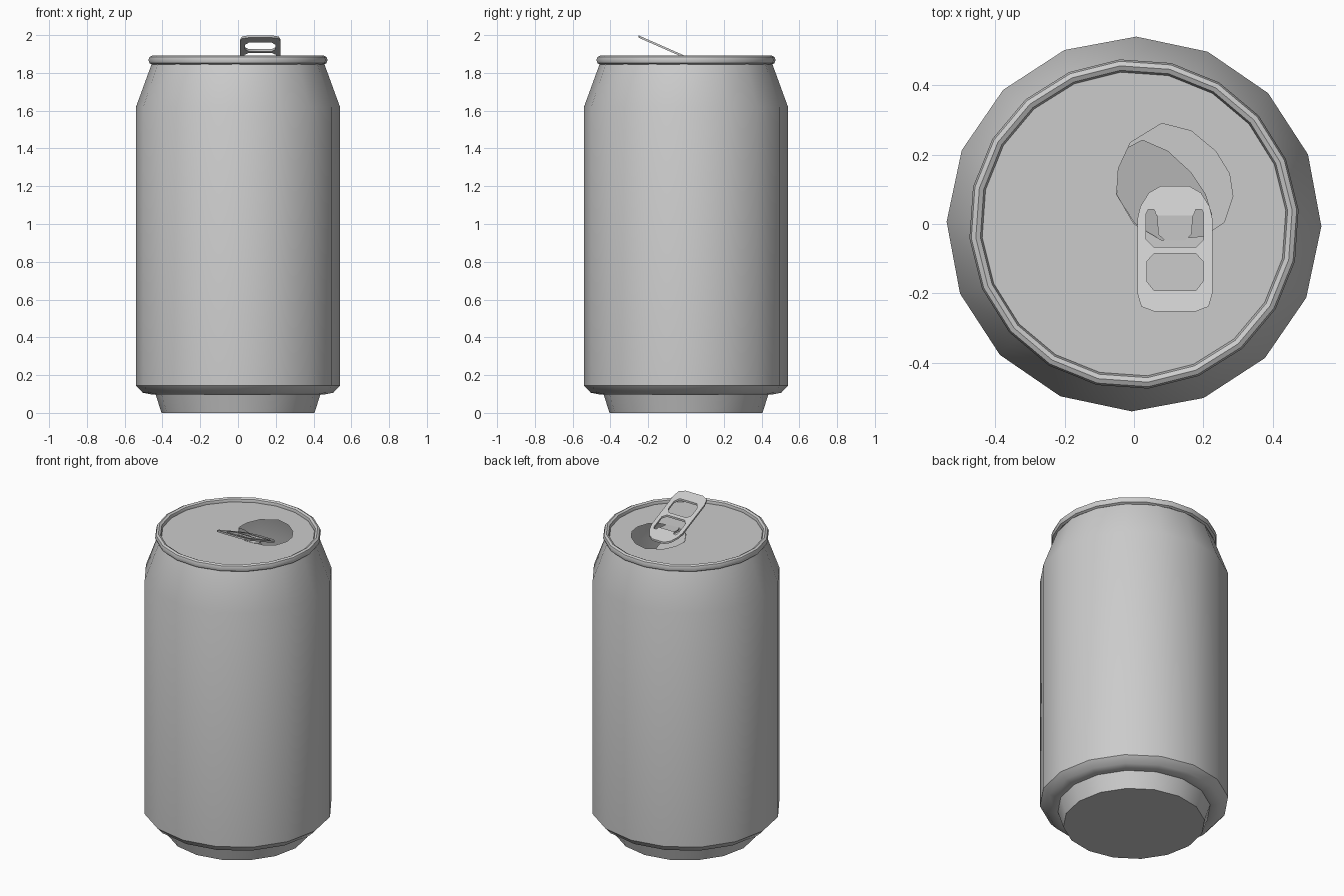
import bpy, bmesh
from math import cos, sin, pi, radians
from mathutils import Vector, Matrix

if "Cube" in bpy.data.objects:
    bpy.data.objects.remove(bpy.data.objects["Cube"])


def mesh_object(name, bm, smooth=True):
    bmesh.ops.recalc_face_normals(bm, faces=bm.faces)
    me = bpy.data.meshes.new(name)
    bm.to_mesh(me)
    bm.free()
    ob = bpy.data.objects.new(name, me)
    bpy.context.collection.objects.link(ob)
    activate(ob)
    if smooth:
        bpy.ops.object.shade_smooth_by_angle(angle=radians(40))
    return ob


def activate(ob):
    bpy.ops.object.select_all(action='DESELECT')
    ob.select_set(True)
    bpy.context.view_layer.objects.active = ob


def lathe(name, profile, sides, offset, closed=False, cap=False):
    """Revolve (radius, z) points around the z axis."""
    bm = bmesh.new()
    rings = []
    for r, z in profile:
        angles = [radians(offset) + 2 * pi * i / sides for i in range(sides)]
        rings.append([bm.verts.new((r * cos(a), r * sin(a), z)) for a in angles])
    pairs = list(zip(rings, rings[1:])) + ([(rings[-1], rings[0])] if closed else [])
    for a, b in pairs:
        for i in range(sides):
            j = (i + 1) % sides
            bm.faces.new((a[i], a[j], b[j], b[i]))
    if cap:
        bm.faces.new(rings[0])
    return mesh_object(name, bm)


def plate(name, outlines, half_thickness, height):
    """Flat plate with holes, each point lifted to height(y)."""
    cu = bpy.data.curves.new(name, 'CURVE')
    cu.dimensions = '2D'
    cu.fill_mode = 'BOTH'
    cu.extrude = half_thickness
    for pts in outlines:
        sp = cu.splines.new('POLY')
        sp.points.add(len(pts) - 1)
        for p, (x, y) in zip(sp.points, pts):
            p.co = (x, y, 0, 1)
        sp.use_cyclic_u = True
    ob = bpy.data.objects.new(name, cu)
    bpy.context.collection.objects.link(ob)
    activate(ob)
    bpy.ops.object.convert(target='MESH')
    ob = bpy.context.object
    for v in ob.data.vertices:
        v.co.z += height(v.co.y)
    return ob


def mirror_x(half, cx):
    """Close a half outline given as (distance from cx, y)."""
    return [(cx + x, y) for x, y in half] + [(cx - x, y) for x, y in reversed(half)]


LID_Z = 1.868
tab_z = lambda y: 1.882 - 0.44 * y

# Can body with base and shoulder
lathe("can_body", [(.405, 0), (.437, .1), (.455, .097), (.505, .107), (.54, .145),
                   (.54, 1.62), (.456, 1.85)], 16, -0.7, cap=True)

# Rolled rim
rim = [(.4575 + .0185 * cos(2 * pi * i / 8), 1.868 + .023 * sin(2 * pi * i / 8)) for i in range(8)]
lathe("rim", rim, 20, 5, closed=True)

# Lid with drinking hole
hole = [(0, 0), (-.05, .085), (-.045, .16), (-.01, .235), (.08, .29), (.165, .268),
        (.235, .21), (.275, .145), (.285, .08), (.26, .005), (.2, -.035), (.08, -.047)]
edge = [(.452 * cos(radians(5 + 18 * i)), .452 * sin(radians(5 + 18 * i))) for i in range(20)]
plate("lid", [edge, hole], 0, lambda y: LID_Z)

# Opened flap, folded down into the can around the hole's front left edge
hinge = Vector((-.03, .05, LID_Z))
fold = Matrix.Rotation(radians(46), 3, Vector((-.11, .13, 0)).normalized())
bm = bmesh.new()
bm.faces.new([bm.verts.new(hinge + fold @ (Vector((x, y, LID_Z)) - hinge)) for x, y in hole])
flap = mesh_object("opened_flap", bm, False)
if max(v.co.z for v in flap.data.vertices) > LID_Z + .05:
    for v in flap.data.vertices:
        v.co.z = 2 * LID_Z - v.co.z

# Pull tab with finger hole and tongue slot
cx = .118
outer = mirror_x([(.04, .11), (.075, .09), (.1, .05), (.108, .015), (.108, -.2),
                  (.097, -.238), (.06, -.252)], cx)
finger = mirror_x([(.06, -.085), (.081, -.108), (.081, -.165), (.06, -.192)], cx)
slot = mirror_x([(.054, .025), (.06, .042), (.077, .042), (.083, .03), (.083, -.045),
                 (.062, -.066)], cx)
plate("pull_tab", [outer, finger, slot], .006, tab_z)

# Tongue joining the tab to the lid
tongue = mirror_x([(.052, .03), (.048, -.03), (.03, -.047)], cx)
plate("tab_tongue", [tongue], .003, lambda y: 1.869 + .05 * y)
